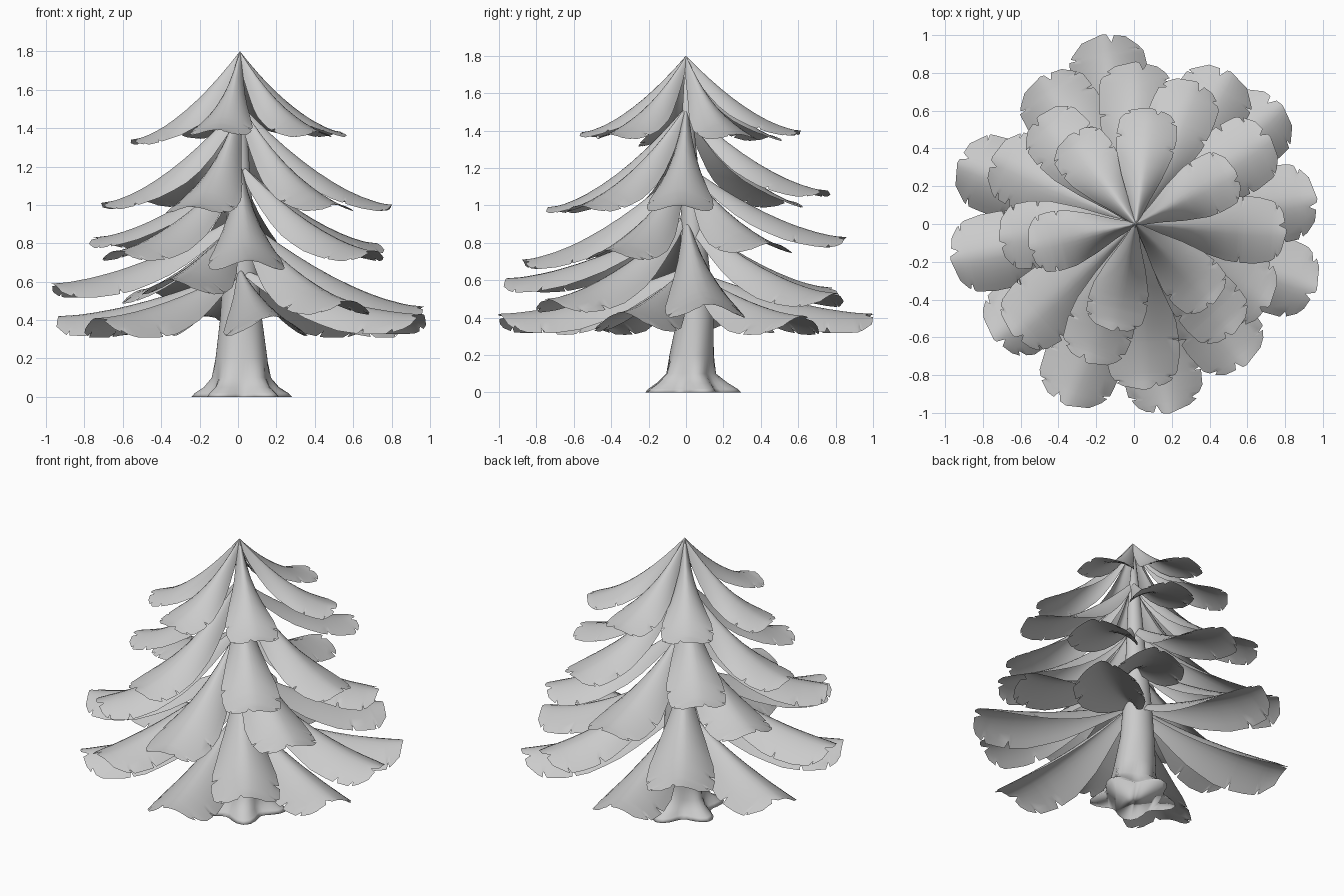
import bpy, bmesh, math, random
from mathutils import Vector

random.seed(4)
cube = bpy.data.objects.get("Cube")
if cube:
    bpy.data.objects.remove(cube)

grey = bpy.data.materials.new("plain grey")
grey.use_nodes = True
grey.diffuse_color = (0.6, 0.6, 0.6, 1)
grey.node_tree.nodes["Principled BSDF"].inputs["Base Color"].default_value = (0.6, 0.6, 0.6, 1)


def finish(bm, name):
    mesh = bpy.data.meshes.new(name)
    bm.to_mesh(mesh)
    bm.free()
    mesh.materials.append(grey)
    mesh.shade_smooth()
    obj = bpy.data.objects.new(name, mesh)
    bpy.context.collection.objects.link(obj)
    return obj


def skin(bm, rows, closed=False):
    """Join successive rows of vertices with quads."""
    for a, b in zip(rows, rows[1:]):
        n = len(a)
        for i in range(n if closed else n - 1):
            j = (i + 1) % n
            bm.faces.new((a[i], a[j], b[j], b[i]))


def lerp_profile(profile, t):
    for (t0, w0), (t1, w1) in zip(profile, profile[1:]):
        if t <= t1:
            return w0 + (w1 - w0) * (t - t0) / (t1 - t0)
    return profile[-1][1]


# Branch outline: distance along the branch, share of the half width
OUTLINE = [(0, .06), (.2, .34), (.4, .67), (.6, .93), (.75, 1), (.88, .95), (1, .56)]
COLS = 12


def branch(bm, angle, reach, root, tip, half, droop):
    """One arched, drooping sheet with a nicked rim."""
    direction = Vector((math.cos(angle), math.sin(angle), 0))
    side = Vector((-direction.y, direction.x, 0))
    fold = 5.5 * ((root - tip) / reach) ** 2
    nicks = [(s, random.uniform(.66, .8)) for s in (-1, 1)]
    nicks += [(s, random.uniform(.87, .94)) for s in (-1, 1)]
    steps = {i / 10 for i in range(11)}
    for s, c in nicks:
        steps |= {c - .018, c, c + .012}
    tip_nick = random.choice((3, 4, 8, 9))
    rows = []
    for t in sorted(steps):
        row = []
        for i in range(COLS + 1):
            v = 2 * i / COLS - 1
            across = half * lerp_profile(OUTLINE, t) * v
            if any(t == c and v == s for s, c in nicks):
                across *= .8
            # the last row comes to a blunt point and has one notch
            along = t - (.03 * abs(v) if t == 1 else 0)
            if t == 1 and i == tip_nick:
                along -= .04
            z = tip + (root - tip) * (1 - along) ** 1.6
            # the sides hang steeply by the trunk and flatten outwards
            hang = droop * (1 - .55 * t) + fold * (1 - t) ** 3
            z -= abs(across) * abs(v) ** .6 * hang
            p = direction * (along * reach) + side * across
            row.append(bm.verts.new((p.x + .01, p.y, z)))
        rows.append(row)
    skin(bm, rows)


# Tiers: name, root height, half width, droop, then (angle, tip height, reach) of each branch
TIERS = [
    ("top_branches", 1.8, .16, .5,
     [(28, 1.38, .6), (83, 1.4, .62), (127, 1.37, .59), (192, 1.34, .58), (257, 1.39, .58), (315, 1.38, .59)]),
    ("upper_branches", 1.53, .18, .55,
     [(-3, 1.0, .8), (67, 1.08, .82), (132, 1.02, .77), (186, 1.01, .73), (251, .99, .78), (312, 1.0, .78)]),
    ("middle_branches", 1.22, .2, .7,
     [(33, .8, .85), (90, .83, .86), (155, .83, .84), (222, .76, .88), (273, .71, .88), (329, .76, .83)]),
    ("lower_branches", .95, .21, .85,
     [(8, .47, .97), (58, .53, .95), (123, .56, .93), (191, .59, 1), (249, .61, 1.03), (308, .5, .95)]),
    ("bottom_branches", .67, .21, 1.05,
     [(39, .41, 1), (100, .42, 1.02), (161, .42, 1), (219, .41, .97), (280, .42, 1.02), (340, .43, 1.02)]),
]
for name, root, half, droop, tips in TIERS:
    bm = bmesh.new()
    for degrees, tip, reach in tips:
        branch(bm, math.radians(degrees), reach, root, tip, half, droop)
    finish(bm, name)

# Trunk: height, radius, root flare, centre y
SIDES = 40
LEVELS = [(0, .23, .045, .02), (.02, .21, .045, .02), (.05, .175, .03, .02), (.1, .148, .012, .02),
          (.2, .135, 0, .03), (.4, .11, 0, .05), (.6, .095, 0, .05), (1, .065, 0, .03),
          (1.4, .04, 0, .01), (1.74, .008, 0, 0)]
bm = bmesh.new()
rings = []
for z, radius, flare, cy in LEVELS:
    depth = 1 if z < .1 else .88
    ring = []
    for i in range(SIDES):
        a = math.tau * i / SIDES
        r = radius + flare * math.cos(5 * a - 1.75)
        ring.append(bm.verts.new((.02 * (1 - z / 2) + r * math.cos(a), cy + depth * r * math.sin(a), z)))
    rings.append(ring)
skin(bm, rings, closed=True)
bm.faces.new(list(reversed(rings[0])))
bm.faces.new(rings[-1])
finish(bm, "trunk")
